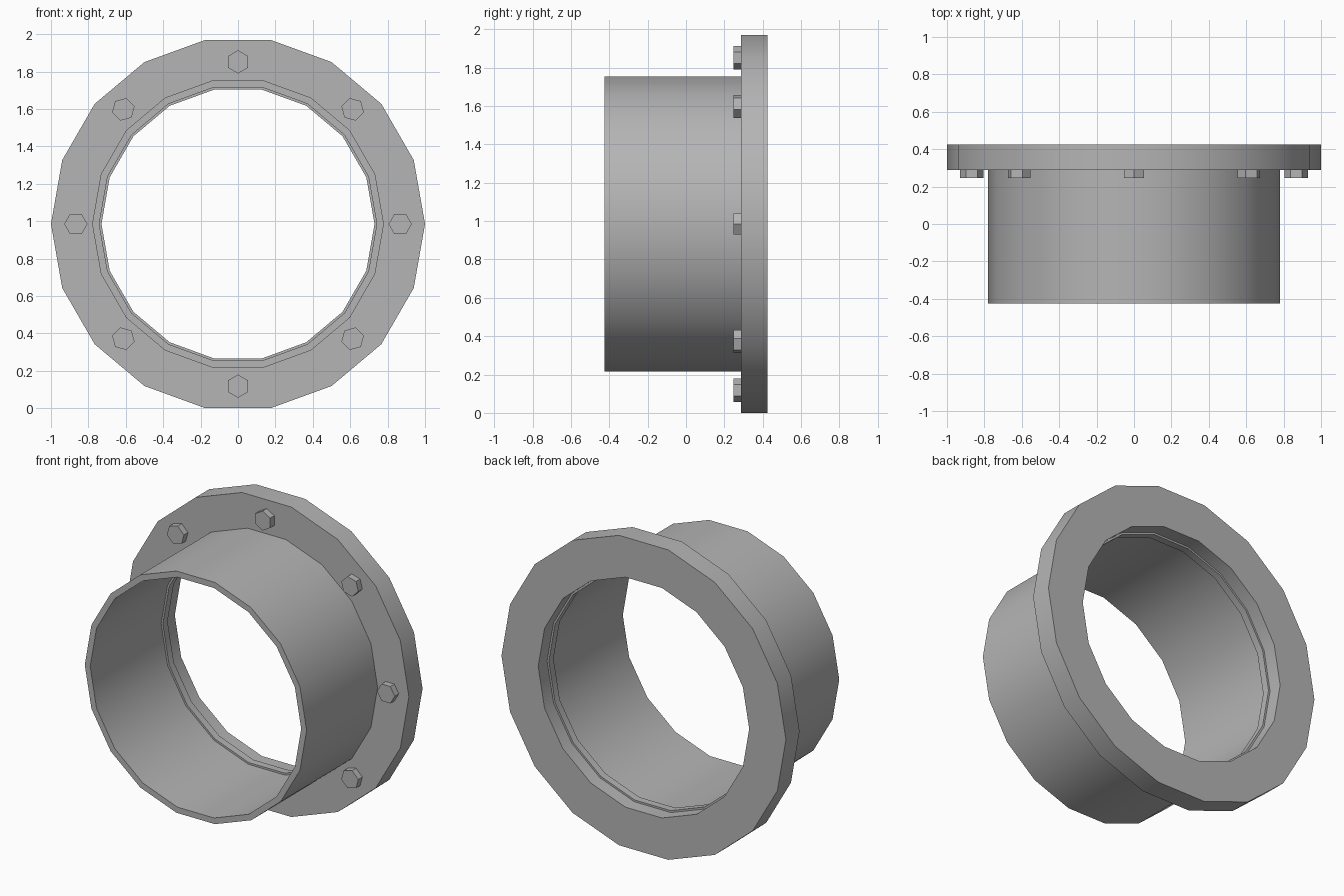
import bpy, bmesh
from math import cos, sin, tau, radians

SIDES = 18
CENTRE_Z = cos(radians(10))   # the outer ring rests on a flat edge

if "Cube" in bpy.data.objects:
    bpy.data.objects.remove(bpy.data.objects["Cube"])

steel = bpy.data.materials.new("grey steel")
steel.use_nodes = True
grey = (0.46, 0.46, 0.46, 1)
steel.diffuse_color = grey
steel.node_tree.nodes["Principled BSDF"].inputs["Base Color"].default_value = grey


def finish(name, bm):
    """Turn a bmesh into a smooth object with sharp creases."""
    bmesh.ops.recalc_face_normals(bm, faces=bm.faces)
    mesh = bpy.data.meshes.new(name)
    bm.to_mesh(mesh)
    bm.free()
    mesh.materials.append(steel)
    obj = bpy.data.objects.new(name, mesh)
    bpy.context.collection.objects.link(obj)
    bpy.ops.object.select_all(action="DESELECT")
    obj.select_set(True)
    bpy.context.view_layer.objects.active = obj
    bpy.ops.object.shade_smooth_by_angle(angle=radians(30))
    return obj


def ring(name, profile):
    """Sweep a closed (radius, y) profile round the y axis."""
    bm = bmesh.new()
    loops = []
    for i in range(SIDES):
        a = tau * i / SIDES
        loops.append([bm.verts.new((r * cos(a), y, CENTRE_Z + r * sin(a)))
                      for r, y in profile])
    n = len(profile)
    for i in range(SIDES):
        here, there = loops[i], loops[(i + 1) % SIDES]
        for j in range(n):
            k = (j + 1) % n
            bm.faces.new((here[j], here[k], there[k], there[j]))
    return finish(name, bm)


def bolt(name, angle, distance=0.867, radius=0.062, front=0.247, back=0.3):
    """Hexagonal head with one corner pointing outward."""
    bm = bmesh.new()
    cx, cz = distance * cos(angle), CENTRE_Z + distance * sin(angle)
    corners = [angle + tau * i / 6 for i in range(6)]
    face = bm.faces.new([bm.verts.new((cx + radius * cos(a), front, cz + radius * sin(a)))
                         for a in corners])
    extruded = bmesh.ops.extrude_face_region(bm, geom=[face], use_keep_orig=True)
    moved = [v for v in extruded["geom"] if isinstance(v, bmesh.types.BMVert)]
    bmesh.ops.translate(bm, verts=moved, vec=(0, back - front, 0))
    return finish(name, bm)


# Flange plate
ring("flange", [(1, 0.288), (1, 0.425), (0.742, 0.425), (0.742, 0.288)])

# Pipe with a narrow inner lip seated inside the flange
ring("pipe", [(0.78, -0.425), (0.78, 0.335), (0.73, 0.335),
              (0.73, 0.288), (0.742, 0.288), (0.742, -0.425)])

# Bolt heads
for i in range(8):
    bolt(f"bolt_{i + 1}", tau * i / 8)
